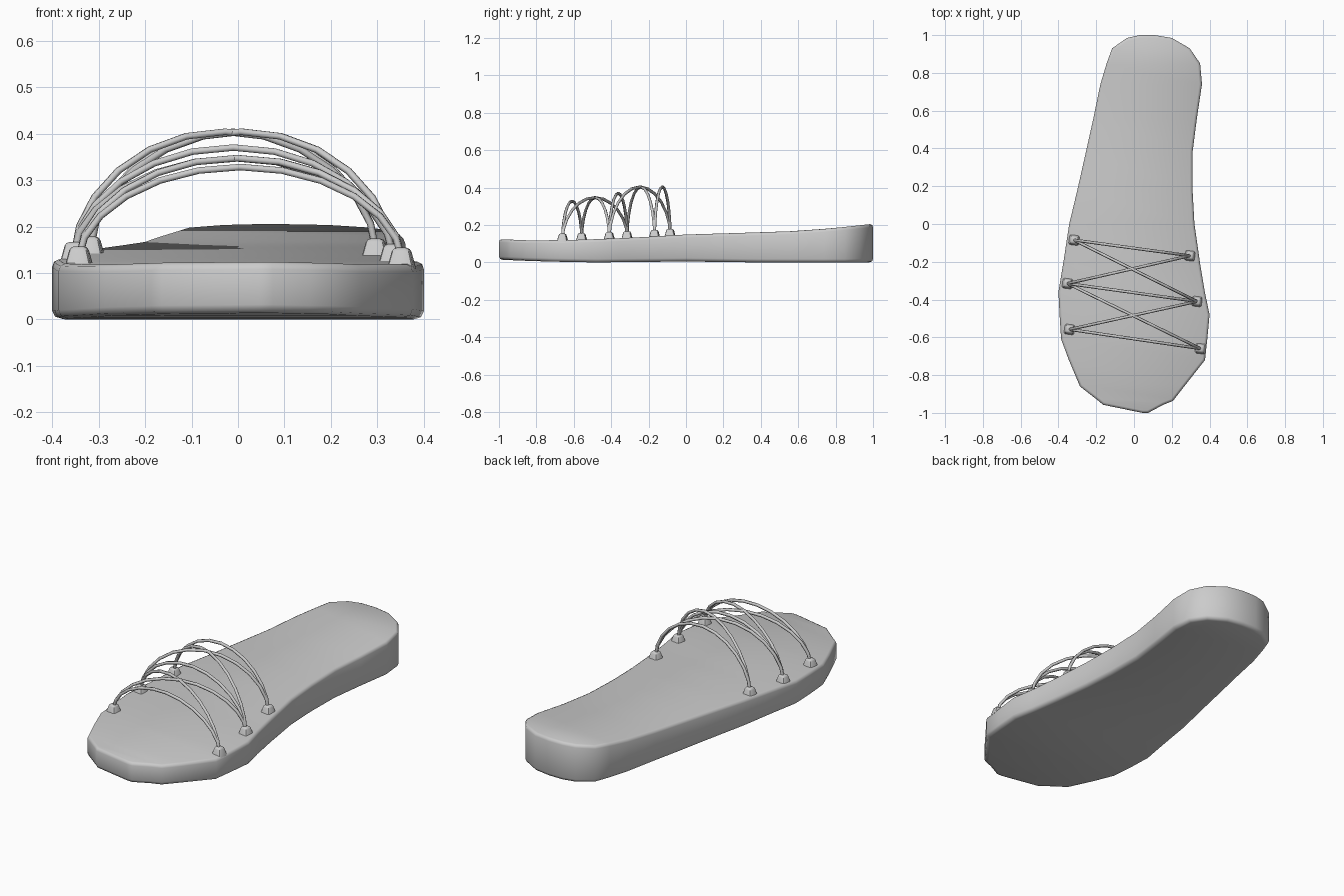
import bpy, bmesh, math
from mathutils import Vector, Matrix

if "Cube" in bpy.data.objects:
    bpy.data.objects.remove(bpy.data.objects["Cube"])


def lerp_table(table, v):
    for (a, za), (b, zb) in zip(table, table[1:]):
        if v <= b:
            return za + (zb - za) * max(0, (v - a) / (b - a))
    return table[-1][1]


def top_z(y):
    return lerp_table([(-1, .124), (-.85, .118), (-.65, .119), (-.4, .127), (-.1, .142),
                       (0, .149), (.3, .158), (.6, .168), (.8, .184), (1, .205)], y)


def bottom_z(y):
    return lerp_table([(-1, .014), (-.8, .006), (-.5, 0), (0, .005), (.4, 0), (1, 0)], y)


def finish(obj, angle=40):
    bpy.ops.object.select_all(action='DESELECT')
    obj.select_set(True)
    bpy.context.view_layer.objects.active = obj
    bpy.ops.object.shade_smooth_by_angle(angle=math.radians(angle))


def mesh_object(name, bm):
    bmesh.ops.recalc_face_normals(bm, faces=bm.faces)
    me = bpy.data.meshes.new(name)
    bm.to_mesh(me)
    bm.free()
    obj = bpy.data.objects.new(name, me)
    bpy.context.collection.objects.link(obj)
    return obj


# Sole: rows of (y, left x, right x), lofted through inset rings
rows = [(1.0, .03, .11), (.985, -.037, .20), (.93, -.116, .295), (.85, -.145, .35),
        (.74, -.178, .36), (.56, -.215, .333), (.38, -.255, .31), (.18, -.30, .31),
        (0, -.343, .32), (-.21, -.375, .35), (-.36, -.4, .375), (-.48, -.394, .4),
        (-.61, -.386, .388), (-.72, -.345, .376), (-.86, -.286, .266),
        (-.937, -.187, .206), (-.957, -.164, .155), (-1.0, .045, .075)]
n = len(rows)
outline = [Vector((l, y)) for y, l, r in rows] + [Vector((r, y)) for y, l, r in reversed(rows)]
m = len(outline)


def inset(d):
    pts = []
    for i, p in enumerate(outline):
        e = (p - outline[i - 1]).normalized() + (outline[(i + 1) % m] - p).normalized()
        e.normalize()
        pts.append(p + Vector((-e.y, e.x)) * d)
    return pts


bm = bmesh.new()
rings = []
for d, f in [(.022, lambda y: bottom_z(y)),
             (.006, lambda y: bottom_z(y) + .005),
             (0, lambda y: bottom_z(y) + .018),
             (0, lambda y: top_z(y) - .016),
             (.004, lambda y: top_z(y) - .005),
             (.014, lambda y: top_z(y))]:
    rings.append([bm.verts.new((p.x, p.y, f(o.y))) for p, o in zip(inset(d), outline)])
for a, b in zip(rings, rings[1:]):
    for i in range(m):
        j = (i + 1) % m
        bm.faces.new((a[i], a[j], b[j], b[i]))
for ring in (rings[0], rings[-1]):
    for i in range(n - 1):
        bm.faces.new((ring[i], ring[i + 1], ring[m - 2 - i], ring[m - 1 - i]))
finish(mesh_object("sole", bm), 50)

# Lace anchors: small tapered blocks on both edges
left = [(-.317, -.085), (-.352, -.315), (-.342, -.558)]
right = [(.296, -.168), (.333, -.41), (.352, -.66)]


def anchor(name, x, y):
    bm = bmesh.new()
    bmesh.ops.create_cube(bm, size=1)
    for v in bm.verts:
        k = .036 if v.co.z > 0 else .058
        v.co = Vector((v.co.x * k, v.co.y * k, v.co.z * .045))
    bmesh.ops.bevel(bm, geom=[e for e in bm.edges if max(v.co.z for v in e.verts) > 0],
                    offset=.009, segments=2, affect='EDGES', profile=.5)
    bm.transform(Matrix.Translation((x, y, top_z(y) + .013)) @ Matrix.Rotation(-.13, 4, 'Z'))
    finish(mesh_object(name, bm))


for i in range(3):
    anchor(f"anchor_left_{i + 1}", *left[i])
    anchor(f"anchor_right_{i + 1}", *right[i])


# Laces: arched tubes zigzagging between the anchors
def lace(name, a, b, peak):
    pts = []
    za, zb = top_z(a[1]) + .012, top_z(b[1]) + .012
    for k in range(13):
        t = math.pi * k / 12
        u = (1 - math.cos(t)) / 2
        base = za + (zb - za) * u
        h = math.sin(t) ** 1.12
        pts.append((a[0] + (b[0] - a[0]) * u, a[1] + (b[1] - a[1]) * u,
                    base + (peak - base) * h))
    cu = bpy.data.curves.new(name, 'CURVE')
    cu.dimensions = '3D'
    cu.bevel_depth = .008
    cu.bevel_resolution = 1
    cu.use_fill_caps = True
    sp = cu.splines.new('POLY')
    sp.points.add(len(pts) - 1)
    for p, c in zip(sp.points, pts):
        p.co = (*c, 1)
    sp.use_smooth = True
    obj = bpy.data.objects.new(name, cu)
    bpy.context.collection.objects.link(obj)


for i, j, peak in [(0, 0, .404), (0, 1, .404), (1, 0, .404), (1, 1, .37),
                   (1, 2, .347), (2, 1, .347), (2, 2, .328)]:
    lace(f"lace_{i + 1}_{j + 1}", left[i], right[j], peak)
